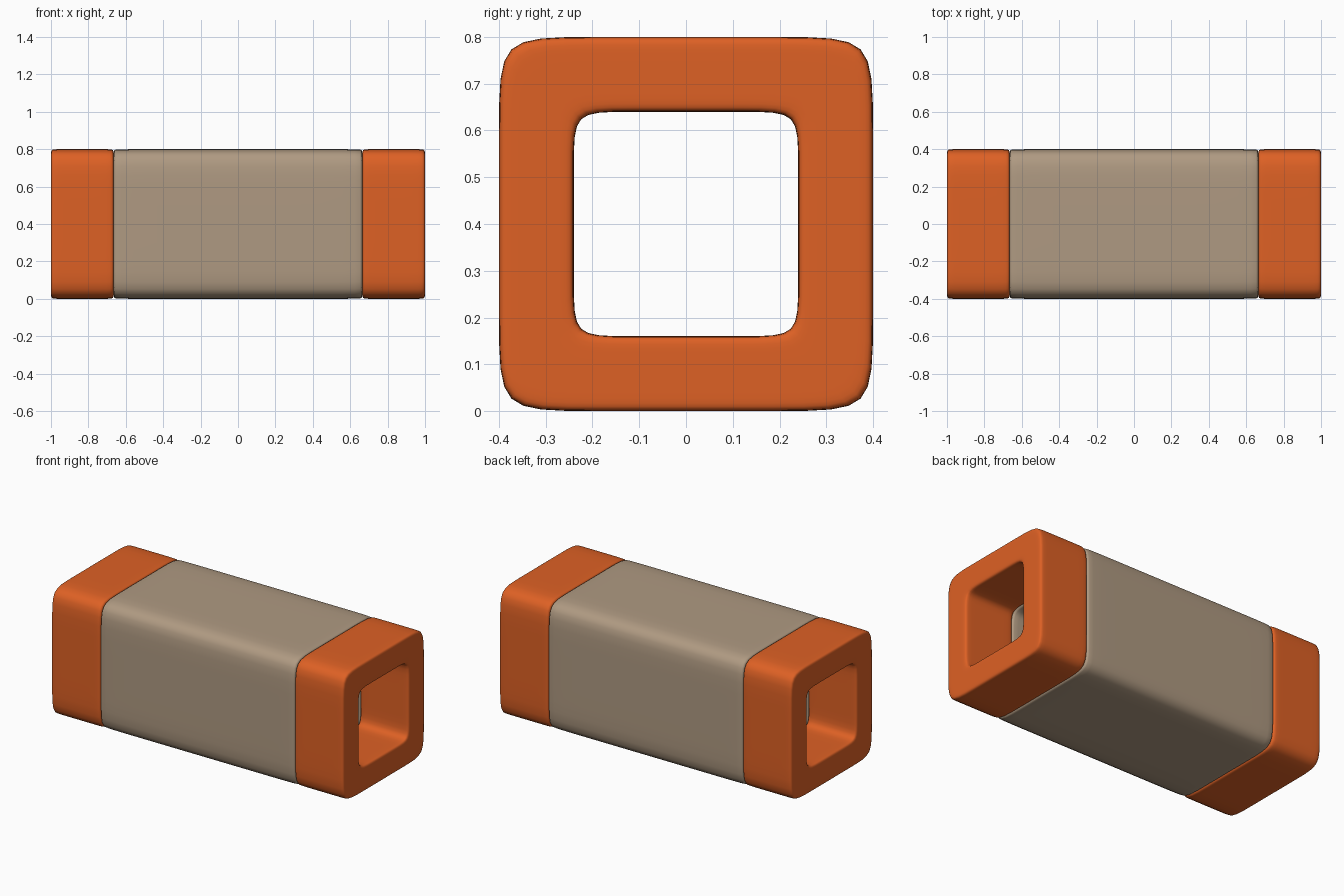
import bpy, bmesh

if "Cube" in bpy.data.objects:
    bpy.data.objects.remove(bpy.data.objects["Cube"])


def material(name, rgb):
    m = bpy.data.materials.new(name)
    m.diffuse_color = (*rgb, 1)
    m.use_nodes = True
    m.node_tree.nodes["Principled BSDF"].inputs["Base Color"].default_value = m.diffuse_color
    return m


orange = material("burnt orange", (0.73, 0.119, 0.018))
tan = material("warm tan", (0.43, 0.323, 0.223))

HALF, HOLE, EDGE = 0.4, 0.6, 0.03   # half width, hole ratio, edge rounding


def square_ring(bm, x, s):
    """Square of 12 points: each corner with a support point on either side."""
    a, b = HALF * s, HALF * s * 0.6
    pts = []
    for c, d in ((1, 0), (0, 1), (-1, 0), (0, -1)):
        for u, v in ((a, -b), (a, b), (a, a)):
            pts.append((c * u - d * v, d * u + c * v))
    return [bm.verts.new((x, y, z + HALF)) for y, z in pts]


def tube(name, x0, x1, mat):
    """Hollow square sleeve along x with softly rounded rims."""
    s = EDGE / HALF
    section = [(x0, 1), (x0 + EDGE, 1), (x1 - EDGE, 1), (x1, 1),
               (x1, 1 - s), (x1, HOLE + s), (x1, HOLE), (x1 - EDGE, HOLE),
               (x0 + EDGE, HOLE), (x0, HOLE), (x0, HOLE + s), (x0, 1 - s)]
    bm = bmesh.new()
    rings = [square_ring(bm, x, k) for x, k in section]
    for i, r in enumerate(rings):
        q = rings[(i + 1) % len(rings)]
        for j in range(12):
            k = (j + 1) % 12
            bm.faces.new((r[j], r[k], q[k], q[j])).smooth = True
    bmesh.ops.recalc_face_normals(bm, faces=bm.faces[:])
    me = bpy.data.meshes.new(name)
    bm.to_mesh(me)
    bm.free()
    me.materials.append(mat)
    ob = bpy.data.objects.new(name, me)
    bpy.context.collection.objects.link(ob)
    sub = ob.modifiers.new("soften", 'SUBSURF')
    sub.levels = sub.render_levels = 2


# Long middle sleeve and the two end collars
tube("middle_sleeve", -0.665, 0.665, tan)
tube("left_collar", -1.0, -0.665, orange)
tube("right_collar", 0.665, 1.0, orange)
